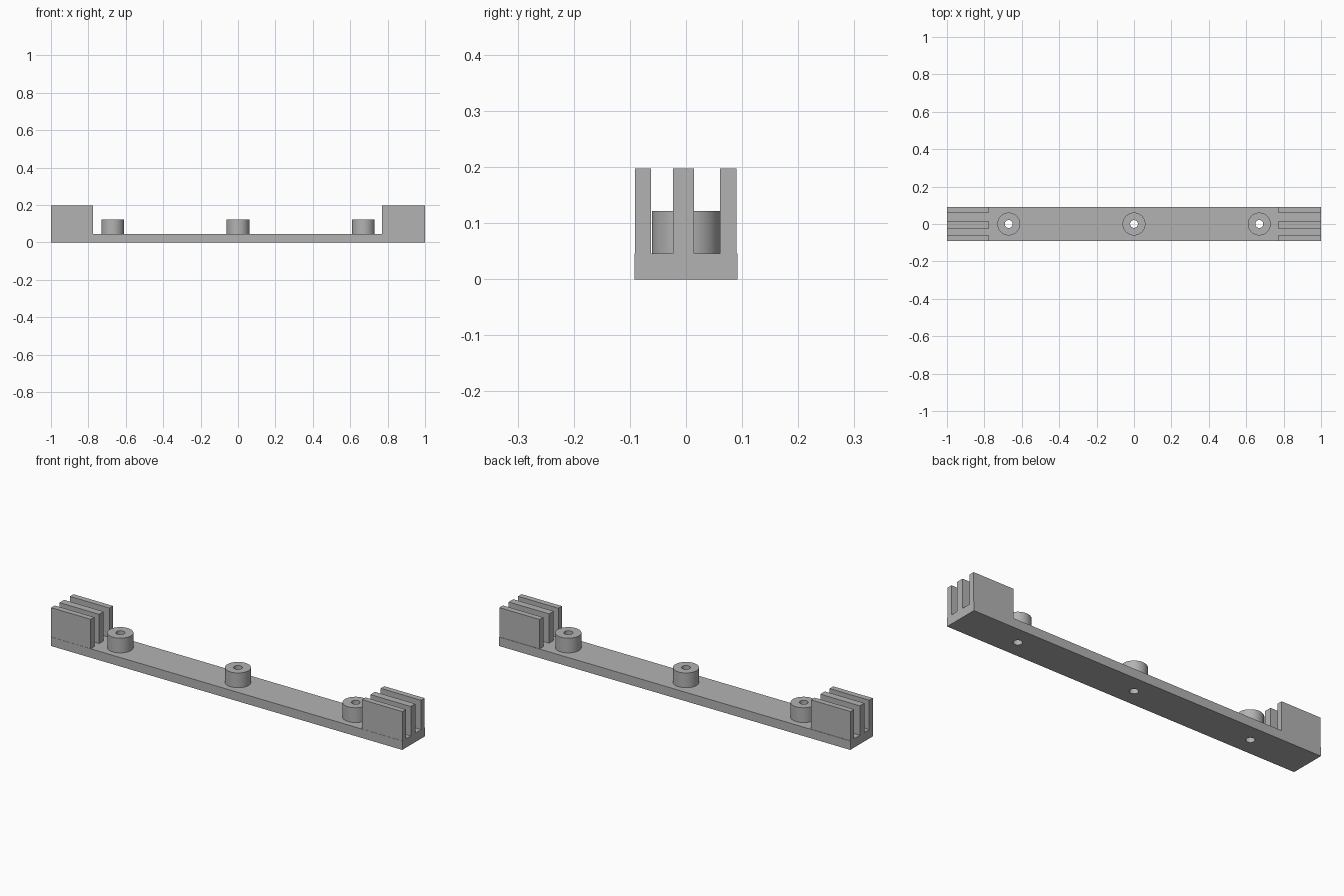
import bpy, bmesh, math
from mathutils import Matrix, Vector

if "Cube" in bpy.data.objects:
    bpy.data.objects.remove(bpy.data.objects["Cube"])

PLATE_TOP = 0.046
BOSS_TOP = 0.122
FIN_TOP = 0.197
BOSS_X = (-0.67, 0.0, 0.67)
BOSS_R, HOLE_R, SEGS = 0.061, 0.021, 48

grey = bpy.data.materials.new("plain grey")
grey.diffuse_color = (0.45, 0.45, 0.45, 1)
grey.use_nodes = True
grey.node_tree.nodes["Principled BSDF"].inputs["Base Color"].default_value = grey.diffuse_color


def finish(bm, name):
    bmesh.ops.recalc_face_normals(bm, faces=bm.faces)
    mesh = bpy.data.meshes.new(name)
    bm.to_mesh(mesh)
    bm.free()
    mesh.materials.append(grey)
    ob = bpy.data.objects.new(name, mesh)
    bpy.context.collection.objects.link(ob)
    return ob


def box(name, x0, x1, y0, y1, z0, z1):
    bm = bmesh.new()
    centre = Vector((x0 + x1, y0 + y1, z0 + z1)) / 2
    bmesh.ops.create_cube(bm, size=1, matrix=Matrix.Translation(centre)
                          @ Matrix.Diagonal((x1 - x0, y1 - y0, z1 - z0, 1)))
    return finish(bm, name)


def tube(name, x, z0, z1):
    # rectangular wall section spun around the hole axis
    bm = bmesh.new()
    section = [(HOLE_R, z0), (BOSS_R, z0), (BOSS_R, z1), (HOLE_R, z1)]
    verts = [bm.verts.new((x + r, 0, z)) for r, z in section]
    edges = [bm.edges.new((verts[i], verts[(i + 1) % 4])) for i in range(4)]
    bmesh.ops.spin(bm, geom=verts + edges, cent=(x, 0, 0), axis=(0, 0, 1),
                   angle=math.tau, steps=SEGS, use_merge=True)
    bmesh.ops.remove_doubles(bm, verts=bm.verts, dist=1e-5)
    return finish(bm, name)


def smooth(ob):
    bpy.ops.object.select_all(action='DESELECT')
    ob.select_set(True)
    bpy.context.view_layer.objects.active = ob
    bpy.ops.object.shade_smooth_by_angle(angle=math.radians(30))


# long base plate
plate = box("base_plate", -1, 1, -0.092, 0.092, 0, PLATE_TOP)

# screw holes through the plate
bm = bmesh.new()
for x in BOSS_X:
    bmesh.ops.create_cone(bm, cap_ends=True, segments=SEGS, radius1=HOLE_R,
                          radius2=HOLE_R, depth=0.2,
                          matrix=Matrix.Translation((x, 0, 0.02)))
cutter = finish(bm, "hole_cutter")
cutter.hide_render = True
cutter.hide_set(True)
cut = plate.modifiers.new("holes", 'BOOLEAN')
cut.operation = 'DIFFERENCE'
cut.solver = 'EXACT'
cut.object = cutter

# hollow round bosses
for label, x in zip(("left", "middle", "right"), BOSS_X):
    smooth(tube(label + "_boss", x, PLATE_TOP, BOSS_TOP))

# three upright fins at each end
for side, x0, x1 in (("left", -1, -0.775), ("right", 0.77, 1)):
    for label, y0, y1 in (("front", -0.091, -0.062),
                          ("middle", -0.023, 0.014),
                          ("back", 0.061, 0.090)):
        box(f"{side}_{label}_fin", x0, x1, y0, y1, PLATE_TOP, FIN_TOP)
